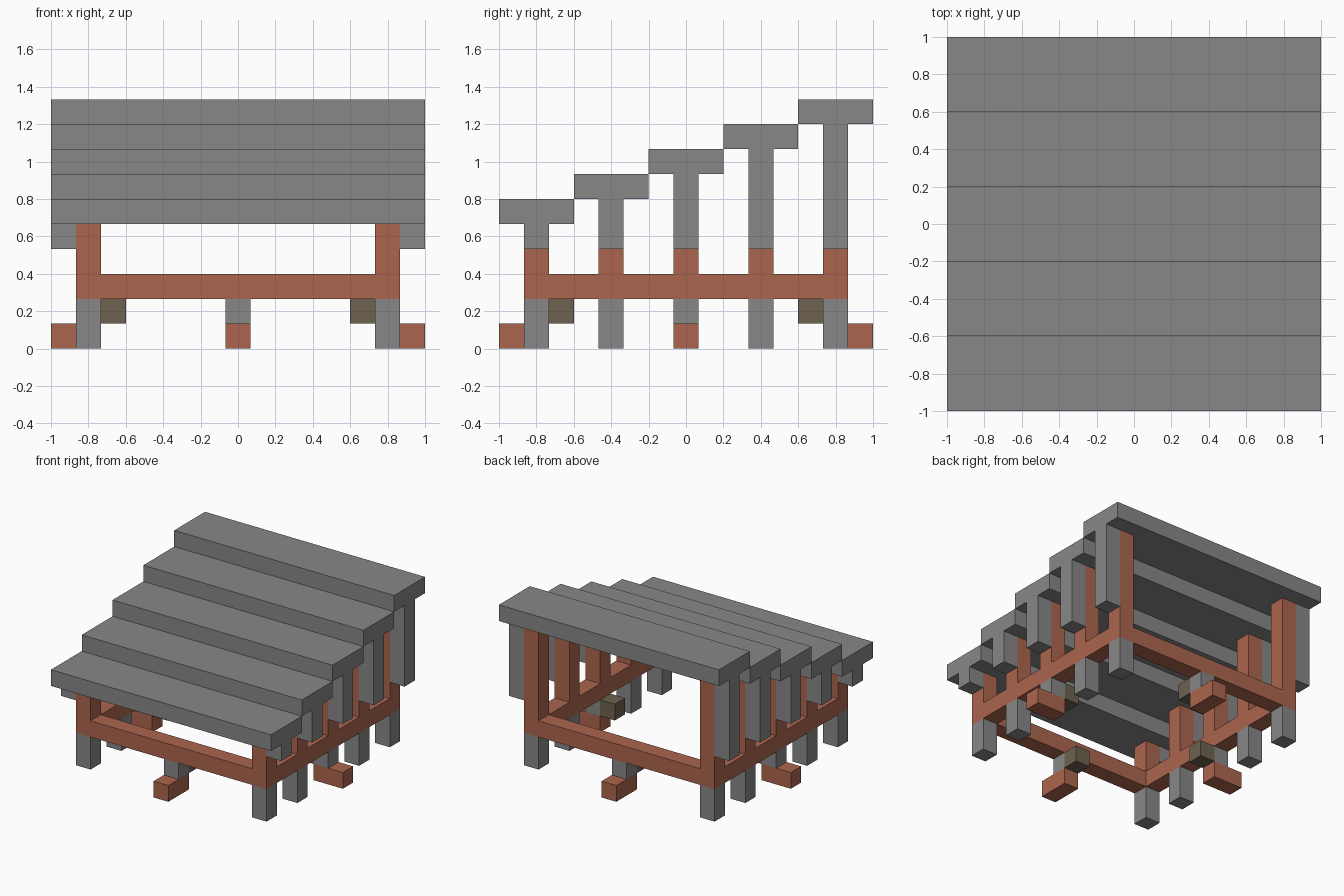
import bpy
import bmesh
from mathutils import Vector

cube = bpy.data.objects.get("Cube")
if cube:
    bpy.data.objects.remove(cube, do_unlink=True)

U = 2 / 15      # one block
TREADS = 5


def make_material(name, color):
    mat = bpy.data.materials.new(name)
    mat.use_nodes = True
    mat.diffuse_color = (*color, 1)
    mat.node_tree.nodes["Principled BSDF"].inputs["Base Color"].default_value = (*color, 1)
    return mat


gray = make_material("stone gray", (0.242, 0.242, 0.242))
rust = make_material("rust orange", (0.413, 0.13, 0.077))
brown = make_material("dull brown", (0.156, 0.122, 0.08))


def block(name, mat, center, size):
    """Box given in block units, centred on x and y, z measured from the ground."""
    bm = bmesh.new()
    bmesh.ops.create_cube(bm, size=1)
    for v in bm.verts:
        v.co = Vector(v.co[i] * size[i] + center[i] for i in range(3)) * U
    mesh = bpy.data.meshes.new(name)
    bm.to_mesh(mesh)
    bm.free()
    mesh.materials.append(mat)
    obj = bpy.data.objects.new(name, mesh)
    bpy.context.collection.objects.link(obj)


def column(name, mat, x, y, bottom, top):
    block(name, mat, (x, y, (bottom + top) / 2), (1, 1, top - bottom))


SIDES = (("left", 1), ("right", -1))

# Stepped treads with their supports
for i in range(TREADS):
    y = 3 * i - 6
    under = 5 + i
    block(f"tread_{i + 1}", gray, (0, y, under + 0.5), (15, 3, 1))
    for side, s in SIDES:
        column(f"{side}_post_{i + 1}", rust, 6 * s, y, 3, under)
        column(f"{side}_brace_{i + 1}", gray, 7 * s, y, 4, under)
        if y:
            column(f"{side}_leg_{i + 1}", gray, 6 * s, y, 0, 2)

# Base frame
for side, s in SIDES:
    block(f"{side}_rail", rust, (6 * s, 0, 2.5), (1, 13, 1))
for end, s in (("back", 1), ("front", -1)):
    block(f"{end}_rail", rust, (0, 6 * s, 2.5), (11, 1, 1))

# Middle feet on all four sides: foot, short leg and inner block
for side, dx, dy in (("left", 1, 0), ("right", -1, 0), ("back", 0, 1), ("front", 0, -1)):
    block(f"{side}_foot", rust, (6.5 * dx, 6.5 * dy, 0.5),
          (1 + abs(dx), 1 + abs(dy), 1))
    column(f"{side}_middle_leg", gray, 6 * dx, 6 * dy, 1, 2)
    column(f"{side}_inner_block", brown, 5 * dx, 5 * dy, 1, 2)
